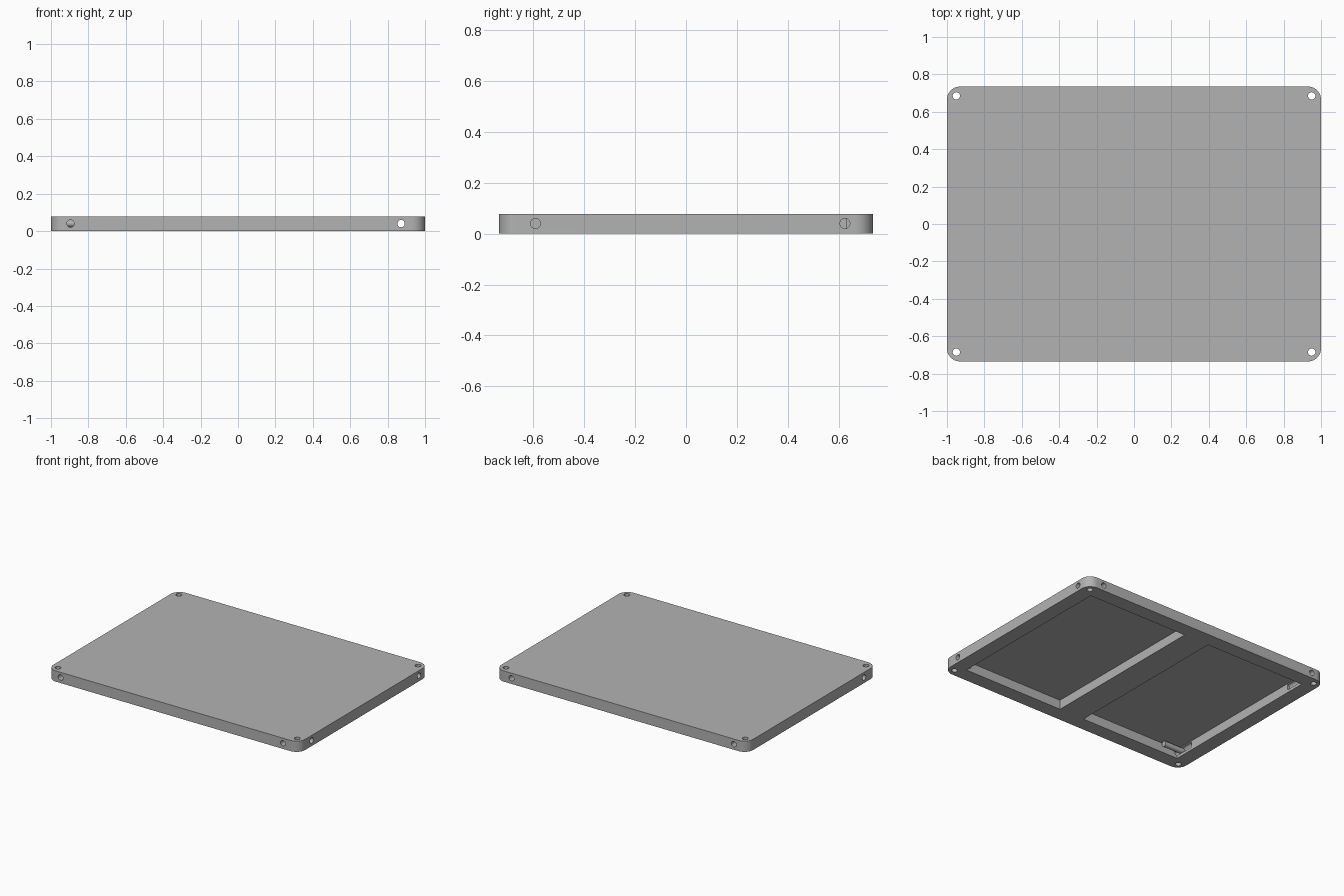
import bpy, bmesh
from math import pi
from mathutils import Matrix, Vector

old = bpy.data.objects.get("Cube")
if old:
    bpy.data.objects.remove(old, do_unlink=True)

W, D, H = 2.0, 1.47, 0.077      # overall plate size
CORNER, MARGIN, RIB = 0.07, 0.105, 0.1
SKIN, HOLE_R, HOLE_Z = 0.01, 0.0195, 0.04

grey = bpy.data.materials.new("plain grey")
colour = (0.45, 0.45, 0.45, 1)
grey.diffuse_color = colour
grey.use_nodes = True
grey.node_tree.nodes["Principled BSDF"].inputs["Base Color"].default_value = colour


def finish(bm, name):
    mesh = bpy.data.meshes.new(name)
    bm.to_mesh(mesh)
    bm.free()
    mesh.materials.append(grey)
    obj = bpy.data.objects.new(name, mesh)
    bpy.context.collection.objects.link(obj)
    return obj


def box(name, low, high):
    low, high = Vector(low), Vector(high)
    bm = bmesh.new()
    bmesh.ops.create_cube(bm, size=1)
    bmesh.ops.scale(bm, vec=high - low, verts=bm.verts)
    bmesh.ops.translate(bm, vec=(low + high) / 2, verts=bm.verts)
    return finish(bm, name)


def rod(name, start, end):
    start, end = Vector(start), Vector(end)
    axis = end - start
    turn = axis.to_track_quat("Z", "Y").to_matrix().to_4x4()
    bm = bmesh.new()
    bmesh.ops.create_cone(bm, cap_ends=True, segments=32, radius1=HOLE_R, radius2=HOLE_R,
                          depth=axis.length,
                          matrix=Matrix.Translation((start + end) / 2) @ turn)
    return finish(bm, name)


# Plate with rounded vertical corners
plate = box("base_plate", (-W / 2, -D / 2, 0), (W / 2, D / 2, H))
bm = bmesh.new()
bm.from_mesh(plate.data)
upright = [e for e in bm.edges if abs(e.verts[0].co.z - e.verts[1].co.z) > H / 2]
bmesh.ops.bevel(bm, geom=upright, offset=CORNER, segments=12, profile=0.5, affect="EDGES")
bm.to_mesh(plate.data)
bm.free()

cutters = []
x_wall, y_wall = W / 2 - MARGIN, D / 2 - MARGIN

# Two pockets open at the underside, divided by a central rib
for name, x0, x1 in (("left_pocket", RIB, x_wall), ("right_pocket", -x_wall, -RIB)):
    cutters.append(box(name, (x0, -y_wall, -0.1), (x1, y_wall, H - SKIN)))

# Vertical mounting holes in the corners
for sx in (-1, 1):
    for sy in (-1, 1):
        x, y = sx * 0.95, sy * 0.685
        cutters.append(rod("mounting_hole", (x, y, -0.1), (x, y, H + 0.1)))

# Horizontal holes through the front and back walls
for sy in (-1, 1):
    for x in (-0.895, 0.872):
        cutters.append(rod("long_side_hole", (x, sy * 0.9, HOLE_Z), (x, sy * 0.485, HOLE_Z)))

# Horizontal holes through the end walls
for sx, y in ((1, -0.592), (1, 0.625), (-1, -0.592)):
    cutters.append(rod("end_hole", (sx * 1.2, y, HOLE_Z), (sx * 0.75, y, HOLE_Z)))

# Cut everything out and discard the cutters
bpy.context.view_layer.objects.active = plate
plate.select_set(True)
for cutter in cutters:
    mod = plate.modifiers.new("cut", "BOOLEAN")
    mod.operation, mod.solver, mod.object = "DIFFERENCE", "EXACT", cutter
    bpy.ops.object.modifier_apply(modifier=mod.name)
    bpy.data.objects.remove(cutter, do_unlink=True)

bpy.ops.object.shade_smooth_by_angle(angle=pi / 6)
